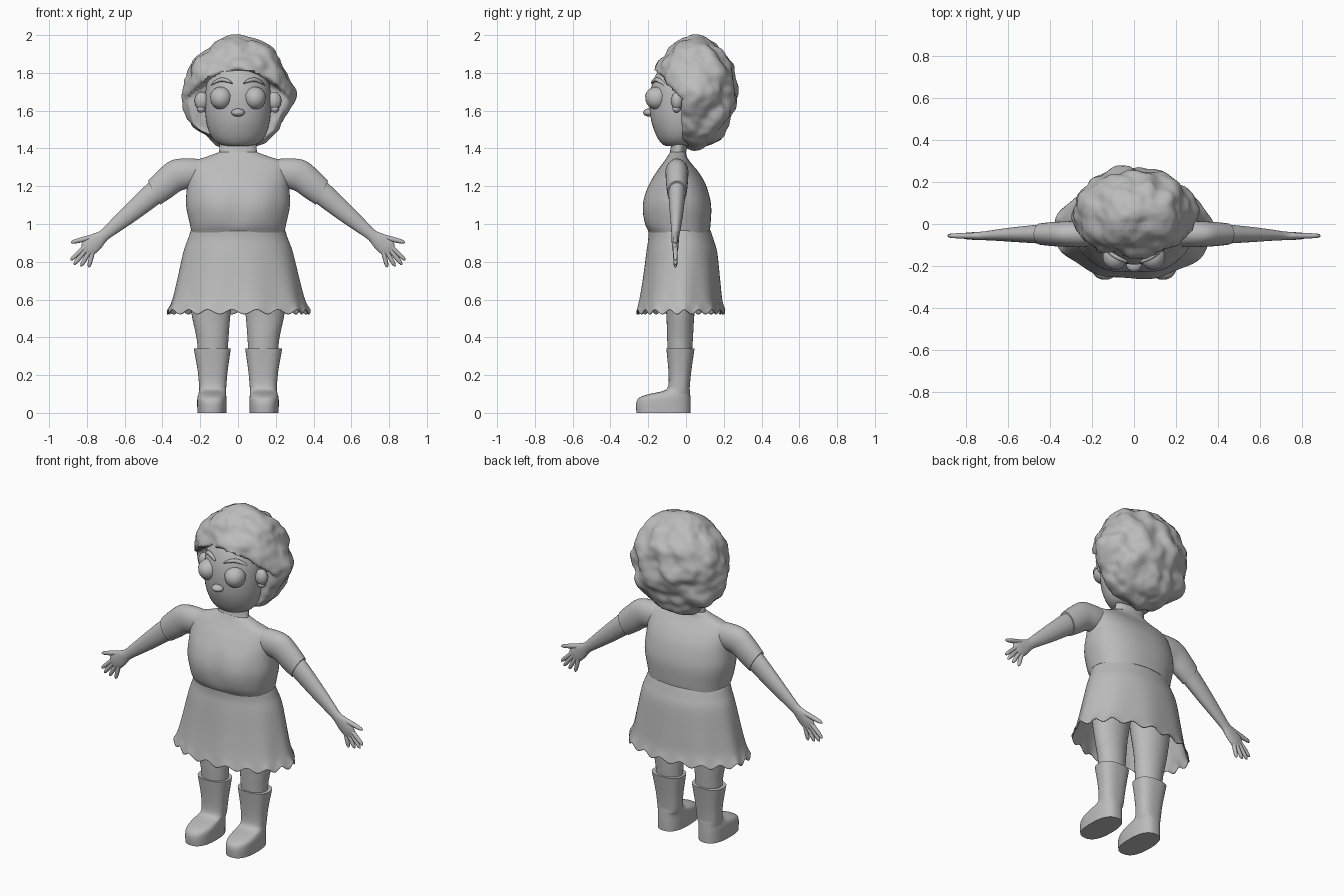
import bpy, bmesh
from math import sin, cos, pi, radians, atan2, sqrt, copysign
from mathutils import Vector, Matrix, noise

if "Cube" in bpy.data.objects:
    bpy.data.objects.remove(bpy.data.objects["Cube"])

grey = bpy.data.materials.new("plain grey")
grey.use_nodes = True
grey.diffuse_color = (0.5, 0.5, 0.5, 1)
grey.node_tree.nodes["Principled BSDF"].inputs["Base Color"].default_value = (0.5, 0.5, 0.5, 1)


def finish(bm, name, angle=50):
    bmesh.ops.recalc_face_normals(bm, faces=bm.faces)
    mesh = bpy.data.meshes.new(name)
    bm.to_mesh(mesh)
    bm.free()
    mesh.materials.append(grey)
    obj = bpy.data.objects.new(name, mesh)
    bpy.context.collection.objects.link(obj)
    bpy.ops.object.select_all(action="DESELECT")
    obj.select_set(True)
    bpy.context.view_layer.objects.active = obj
    bpy.ops.object.shade_smooth_by_angle(angle=radians(angle))
    return obj


def catmull(a, b, c, d, t):
    return [0.5 * (2*q + (r - p)*t + (2*p - 5*q + 4*r - s)*t*t + (3*q - p - 3*r + s)*t**3)
            for p, q, r, s in zip(a, b, c, d)]


def loft(name, sections, side=1, n=32, power=2, steps=4, caps=True, warp=None):
    """Smooth skin through sections (x, y, z, radius_u, radius_y, tilt in degrees)."""
    last = len(sections) - 1
    rows = []
    for i in range(last):
        quad = [sections[min(max(i + k, 0), last)] for k in (-1, 0, 1, 2)]
        rows += [catmull(*quad, t / steps) for t in range(steps)]
    rows.append(sections[-1])
    bm = bmesh.new()
    rings = []
    for x, y, z, ru, rv, tilt in rows:
        a = radians(tilt)
        ring = []
        for k in range(n):
            t = 2 * pi * k / n
            u = ru * copysign(abs(cos(t)) ** (2 / power), cos(t))
            v = rv * copysign(abs(sin(t)) ** (2 / power), sin(t))
            co = Vector((side * (x + u * cos(a)), y + v, z + u * sin(a)))
            ring.append(bm.verts.new(warp(co, t) if warp else co))
        rings.append(ring)
    for lo, hi in zip(rings, rings[1:]):
        for k in range(n):
            j = (k + 1) % n
            bm.faces.new((lo[k], lo[j], hi[j], hi[k]))
    if caps:
        bm.faces.new(rings[0])
        bm.faces.new(rings[-1])
    return finish(bm, name)


def band(z, rx, front, back, x=0):
    """Level section given by its front and back."""
    return (x, (front + back) / 2, z, rx, (back - front) / 2, 0)


def ellipsoid(name, centre, radii, tilt=0, cut=None, detail=24):
    bm = bmesh.new()
    mat = Matrix.Translation(centre) @ Matrix.Rotation(tilt, 4, "Y") @ Matrix.Diagonal((*radii, 1))
    bmesh.ops.create_uvsphere(bm, u_segments=detail, v_segments=detail // 2, radius=1, matrix=mat)
    if cut is not None:
        geom = bm.verts[:] + bm.edges[:] + bm.faces[:]
        res = bmesh.ops.bisect_plane(bm, geom=geom, plane_co=(0, 0, cut), plane_no=(0, 0, 1), clear_inner=True)
        rim = [e for e in res["geom_cut"] if isinstance(e, bmesh.types.BMEdge)]
        bmesh.ops.edgeloop_fill(bm, edges=rim)
    return finish(bm, name)


# Torso with a full bust
def bust(co, t):
    lobe = max(0, 1 - ((abs(co.x) - 0.11) / 0.1) ** 2) * max(0, 1 - ((co.z - 1.1) / 0.13) ** 2)
    return co + Vector((0, -0.012 * lobe if co.y < -0.1 else 0, 0))


loft("blouse", [band(0.955, 0.245, -0.195, 0.125), band(1.0, 0.255, -0.215, 0.13),
                band(1.1, 0.275, -0.222, 0.133), band(1.2, 0.27, -0.198, 0.108),
                band(1.27, 0.265, -0.16, 0.07), band(1.325, 0.25, -0.12, 0.025),
                band(1.355, 0.17, -0.1, 0.005), band(1.38, 0.1, -0.085, 0)],
     n=64, power=2.3, warp=bust)
loft("neck", [band(1.3, 0.115, -0.135, 0.0), band(1.38, 0.1, -0.085, 0.0),
              band(1.5, 0.095, -0.08, 0.02)])


# Skirt with soft folds and a scalloped hem
def folds(co, t):
    drop = max(0, (0.9 - co.z) / 0.36)
    spread = 1 + 0.018 * drop * sin(9 * t + 1)
    hem = 0.013 * sin(18 * t) * max(0, 1 - (co.z - 0.535) / 0.05)
    return Vector((co.x * spread, co.y * spread, co.z + hem))


skirt = loft("skirt", [band(0.965, 0.25, -0.2, 0.13), band(0.92, 0.265, -0.2, 0.145),
                       band(0.85, 0.29, -0.21, 0.165), band(0.7, 0.325, -0.23, 0.18),
                       band(0.6, 0.35, -0.247, 0.19), band(0.535, 0.378, -0.262, 0.205)],
             n=144, steps=6, caps=False, warp=folds)
shell = skirt.modifiers.new("cloth thickness", "SOLIDIFY")
shell.thickness = 0.006

# Head, nose
loft("head", [band(1.412, 0.05, -0.1, 0.0), band(1.425, 0.105, -0.128, 0.05),
              band(1.47, 0.145, -0.158, 0.09), band(1.55, 0.169, -0.185, 0.12),
              band(1.65, 0.175, -0.193, 0.13), band(1.74, 0.166, -0.18, 0.12),
              band(1.82, 0.14, -0.142, 0.1), band(1.88, 0.08, -0.08, 0.06)], n=48)
ellipsoid("nose", (0, -0.197, 1.59), (0.036, 0.03, 0.021))

# Lumpy curly hair, pushed back around the face
bm = bmesh.new()
bmesh.ops.create_uvsphere(bm, u_segments=96, v_segments=64, radius=1)
for v in bm.verts:
    d = v.co.copy()
    p = Vector((d.x * 0.28, 0.058 + d.y * 0.202, 1.695 + d.z * 0.297))
    lump = noise.noise(Vector((p.x * 11, p.y * 11, p.z * 8))) + 0.4 * noise.noise(p * 22)
    p += Vector((d.x, d.y, d.z * 0.5)) * (0.03 * lump + 0.006)
    hairline = 1.815 - 1.8 * p.x ** 2
    blend = min(1, max(0, (p.z - hairline + 0.02) / 0.025))
    limit = -0.02 - 0.16 * blend + 0.012 * lump
    p.y = max(p.y, limit)
    if blend > 0.5 and p.y < 0:
        p.y -= 0.018
    v.co = p
finish(bm, "hair", 80)


def finger(name, side, base, tip, r):
    a = atan2(tip[1] - base[1], tip[0] - base[0])
    spots = [(0, r), (0.6, r * 0.95), (0.9, r * 0.7), (1, r * 0.2)]
    loft(name, [(base[0] + (tip[0] - base[0]) * f, -0.056, base[1] + (tip[1] - base[1]) * f,
                 w, w, a * 180 / pi + 90) for f, w in spots], side, n=10, steps=2)


for side, word in ((1, "left"), (-1, "right")):
    # Face parts
    eye = (side * 0.09, -0.155, 1.665)
    ellipsoid(word + "_eye", eye, (0.057, 0.06, 0.059))
    ellipsoid(word + "_eyelid", eye, (0.06, 0.064, 0.062), cut=1.676)
    ellipsoid(word + "_ear", (side * 0.192, -0.047, 1.652), (0.038, 0.032, 0.048))
    ellipsoid(word + "_ear_lobe", (side * 0.195, -0.05, 1.61), (0.022, 0.022, 0.02))
    brow = []
    for x, z, r in ((0.03, 1.745, 0.004), (0.055, 1.758, 0.01), (0.09, 1.764, 0.011),
                    (0.12, 1.752, 0.009), (0.143, 1.735, 0.003)):
        brow.append((x, -0.025 - 0.15 * sqrt(1 - (x / 0.168) ** 2), z, r, 0.014, 90))
    loft(word + "_eyebrow", brow, side, n=12)

    # Sleeve, arm and hand
    loft(word + "_sleeve", [(0.17, -0.048, 1.27, 0.07, 0.055, 95), (0.26, -0.048, 1.268, 0.079, 0.062, 88),
                            (0.33, -0.048, 1.255, 0.084, 0.06, 72), (0.39, -0.048, 1.21, 0.079, 0.057, 64),
                            (0.445, -0.048, 1.165, 0.071, 0.051, 63)], side, steps=6)
    loft(word + "_arm", [(0.41, -0.048, 1.19, 0.062, 0.045, 58), (0.46, -0.048, 1.15, 0.06, 0.044, 55),
                         (0.56, -0.05, 1.065, 0.05, 0.036, 50), (0.65, -0.053, 0.99, 0.038, 0.027, 50),
                         (0.71, -0.056, 0.94, 0.031, 0.021, 50), (0.75, -0.057, 0.91, 0.044, 0.019, 50),
                         (0.79, -0.057, 0.875, 0.046, 0.016, 48), (0.81, -0.057, 0.855, 0.03, 0.01, 48)], side)
    finger(word + "_thumb", side, (0.755, 0.935), (0.885, 0.902), 0.014)
    for i, (base, tip) in enumerate((((0.81, 0.88), (0.886, 0.808)), ((0.802, 0.868), (0.868, 0.785)),
                                     ((0.785, 0.858), (0.832, 0.776)), ((0.768, 0.86), (0.79, 0.77)))):
        finger(f"{word}_finger_{i + 1}", side, base, tip, 0.0125)

    # Leg and boot
    loft(word + "_leg", [band(0.3, 0.077, -0.095, 0.03, 0.133), band(0.4, 0.085, -0.1, 0.037, 0.135),
                         band(0.53, 0.104, -0.105, 0.045, 0.143), band(0.7, 0.125, -0.125, 0.065, 0.14),
                         band(0.85, 0.12, -0.13, 0.07, 0.13)], side)
    loft(word + "_boot", [band(0, 0.077, -0.262, 0.024, 0.138), band(0.05, 0.078, -0.264, 0.024, 0.138),
                          band(0.08, 0.077, -0.248, 0.023, 0.138), band(0.1, 0.073, -0.195, 0.022, 0.137),
                          band(0.115, 0.071, -0.125, 0.021, 0.135), band(0.14, 0.072, -0.095, 0.02, 0.134),
                          band(0.22, 0.079, -0.093, 0.028, 0.134), band(0.34, 0.098, -0.104, 0.045, 0.136)],
         side, n=48, power=2.5)
